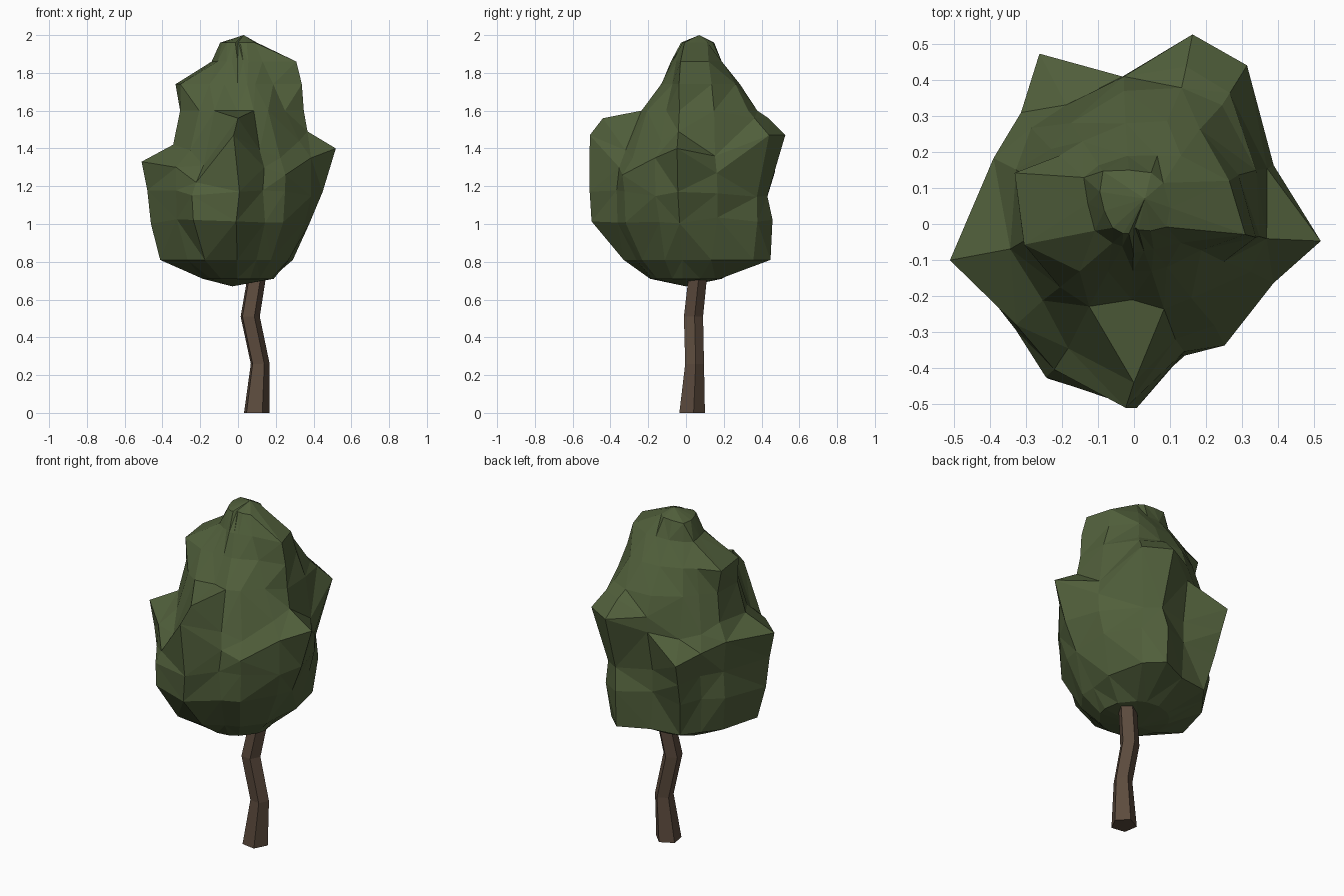
import bpy, bmesh, math, random
from mathutils import Vector

random.seed(4)
cube = bpy.data.objects.get("Cube")
if cube:
    bpy.data.objects.remove(cube, do_unlink=True)


def make_material(name, rgb):
    mat = bpy.data.materials.new(name)
    mat.use_nodes = True
    mat.diffuse_color = (*rgb, 1)
    mat.node_tree.nodes["Principled BSDF"].inputs["Base Color"].default_value = (*rgb, 1)
    return mat


def loft(name, rings, mat, bottom=None, top=None):
    """Skin a stack of equal-length point rings, closed by a tip point or a flat cap."""
    bm = bmesh.new()
    rows = [[bm.verts.new(p) for p in ring] for ring in rings]
    count = len(rows[0])
    for low, high in zip(rows, rows[1:]):
        for i in range(count):
            j = (i + 1) % count
            bm.faces.new((low[i], low[j], high[j], high[i]))
    for row, tip in ((rows[0][::-1], bottom), (rows[-1], top)):
        if tip is None:
            bm.faces.new(row)
        else:
            point = bm.verts.new(tip)
            for i in range(count):
                bm.faces.new((row[i], row[(i + 1) % count], point))
    quads = [f for f in bm.faces if len(f.verts) == 4]
    bmesh.ops.triangulate(bm, faces=quads, quad_method='BEAUTY')
    bmesh.ops.recalc_face_normals(bm, faces=bm.faces)
    mesh = bpy.data.meshes.new(name)
    bm.to_mesh(mesh)
    bm.free()
    mesh.materials.append(mat)
    obj = bpy.data.objects.new(name, mesh)
    bpy.context.collection.objects.link(obj)
    return obj


def polar(center, radius, degrees, z):
    a = math.radians(degrees)
    return Vector((center[0] + radius * math.cos(a), center[1] + radius * math.sin(a), z))


leaf_green = make_material("leaf green", (0.082, 0.115, 0.044))
bark_brown = make_material("bark brown", (0.107, 0.070, 0.047))

# Crooked five-sided trunk: centre x, centre y, height, radius
trunk_path = [(.096, .029, 0, .072), (.115, .043, .26, .053),
              (.062, .037, .51, .054), (.1, .062, .74, .052), (.11, .07, .85, .05)]
trunk_rings = [[polar((x, y), r, 225 + 72 * k, z) for k in range(5)]
               for x, y, z, r in trunk_path]
loft("trunk", trunk_rings, bark_brown)

# Leafy crown: each compass angle carries a column of leaves that swells to a
# shoulder at its own height, then steps in to a ledge (hundredths of a unit)
angles = [-5, 24, 55, 71, 95, 121, 137, 156, 190, 221, 242, 269, 290, 307, 338]
shoulder = [140, 127, 147, 147, 140, 128, 131, 135, 133, 130, 122, 147, 130, 126, 135]
ledge = [z + 9 for z in shoulder]


def level(z):
    return [z] * len(angles)


crown_profile = [
    (level(71), level(19)),
    (level(81), (27, 32, 43, 47, 37, 40, 37, 38, 42, 36, 36, 33, 28, 29, 29)),
    (level(102), (38, 39, 46, 48, 37, 46, 39, 42, 47, 42, 49, 50, 39, 40, 38)),
    (level(116), (45, 42, 45, 46, 37, 50, 40, 41, 49, 44, 49, 51, 39, 41, 42)),
    (shoulder, (52, 42, 54, 55, 41, 54, 44, 43, 52, 43, 46, 51, 38, 42, 42)),
    (ledge, (37, 40, 45, 46, 41, 38, 39, 36, 35, 33, 39, 44, 34, 36, 35)),
    (level(160), (35, 37, 41, 40, 37, 33, 31, 33, 31, 27, 26, 21, 25, 26, 27)),
    (level(174), (34, 32, 32, 30, 28, 27, 28, 36, 31, 20, 15, 13, 14, 15, 20)),
    (level(186), (31, 29, 23, 20, 19, 19, 19, 14, 11, 8, 7, 8, 8, 9, 14)),
    (level(196), (9, 11, 14, 15, 15, 17, 13, 9, 6, 4, 3, 1, 1, 2, 5)),
]
crown_rings = []
for heights, radii in crown_profile:
    ring = []
    for angle, z, r in zip(angles, heights, radii):
        # Uneven facets on the widest part, calmer on the small end rings
        turn = random.uniform(-2, 2) * min(r / 50, 1)
        lift = random.uniform(-2, 2) if 90 < z < 120 else 0
        ring.append(polar((0, 0), r / 100, angle + turn, (z + lift) / 100))
    crown_rings.append(ring)
loft("crown", crown_rings, leaf_green, bottom=(-.03, 0, .67), top=(.03, .07, 2))
